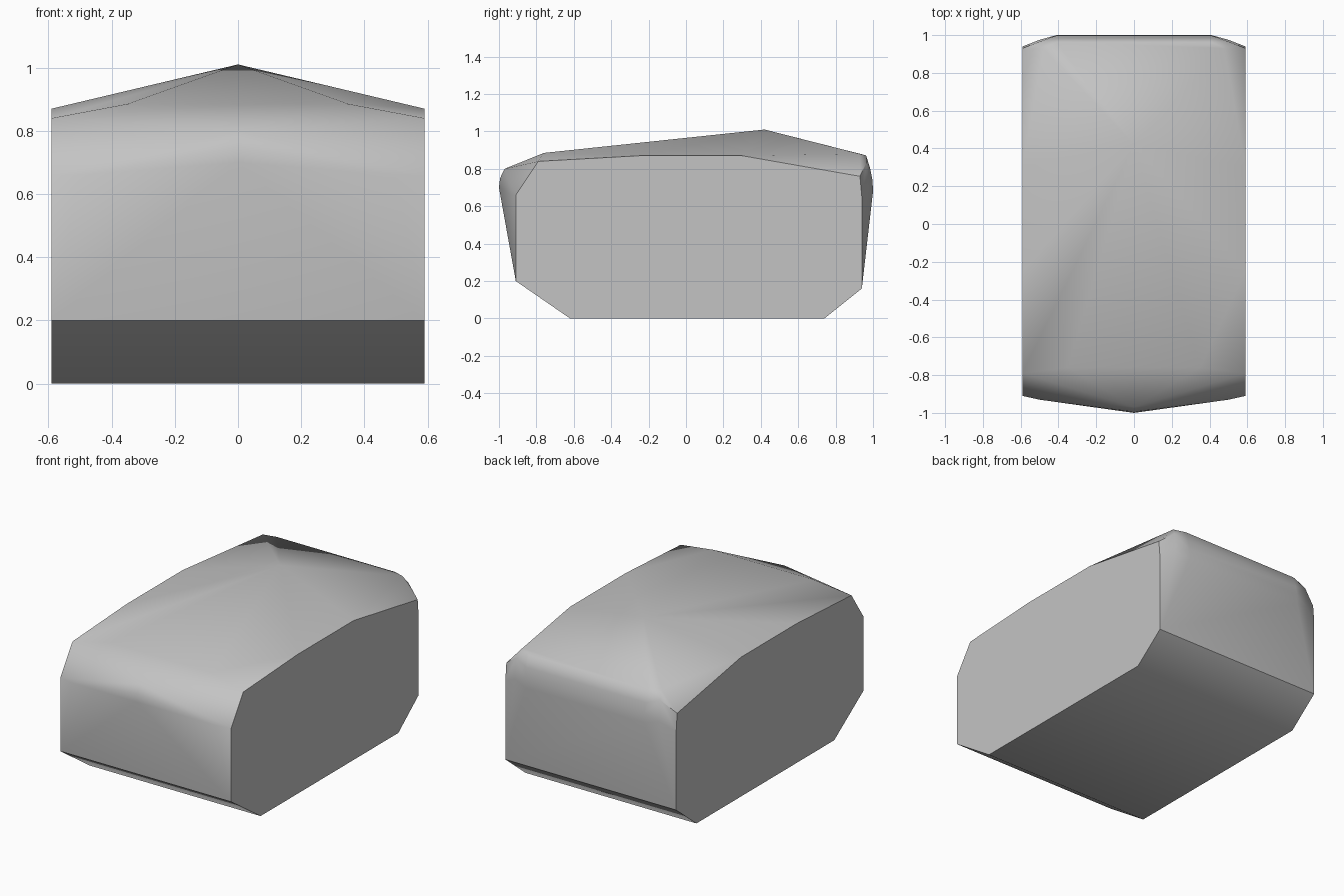
import bpy
import bmesh
import math

if "Cube" in bpy.data.objects:
    bpy.data.objects.remove(bpy.data.objects["Cube"], do_unlink=True)

# Single grey finish
grey = bpy.data.materials.new("mid_grey")
grey.use_nodes = True
colour = (0.55, 0.55, 0.55, 1)
grey.diffuse_color = colour
grey.node_tree.nodes["Principled BSDF"].inputs["Base Color"].default_value = colour

HALF = 0.59

# Flat side outline (y, z)
side = [(-0.62, 0), (-0.91, 0.2), (-0.91, 0.66), (-0.79, 0.84), (-0.25, 0.87),
        (0.3, 0.87), (0.93, 0.76), (0.94, 0.65), (0.94, 0.16), (0.74, 0)]
# Pointed nose and roof peak on the centre line
centre = [(-1.0, 0.7), (-0.994, 0.75), (-0.97, 0.80), (0.42, 1.01)]
# Front brow and nose shoulders
shoulders = [(0.35, -0.76, 0.885), (0.5, -0.93, 0.66)]
# Rounded rear rim (x, y, z)
rim = [(0.48, 0.93, 0.88), (0.41, 0.963, 0.872), (0.41, 0.985, 0.8),
       (0.41, 0.997, 0.74), (0.41, 1.0, 0.68), (0.5, 0.965, 0.83),
       (0.5, 0.975, 0.7)]

points = [(0, y, z) for y, z in centre]
for s in (-1, 1):
    points += [(s * HALF, y, z) for y, z in side]
    points += [(s * x, y, z) for x, y, z in shoulders + rim]

# Faceted convex body wrapped round the outlines
bm = bmesh.new()
for p in points:
    bm.verts.new(p)
hull = bmesh.ops.convex_hull(bm, input=bm.verts[:])
spare = {v for v in hull["geom_interior"] + hull["geom_unused"]
         if isinstance(v, bmesh.types.BMVert)}
bmesh.ops.delete(bm, geom=list(spare), context="VERTS")
bmesh.ops.dissolve_limit(bm, angle_limit=math.radians(0.5),
                         verts=bm.verts[:], edges=bm.edges[:])
bmesh.ops.recalc_face_normals(bm, faces=bm.faces[:])
for f in bm.faces:
    f.smooth = True

mesh = bpy.data.meshes.new("body")
bm.to_mesh(mesh)
bm.free()
mesh.materials.append(grey)
mesh.set_sharp_from_angle(angle=math.radians(40))
body = bpy.data.objects.new("body", mesh)
bpy.context.collection.objects.link(body)
